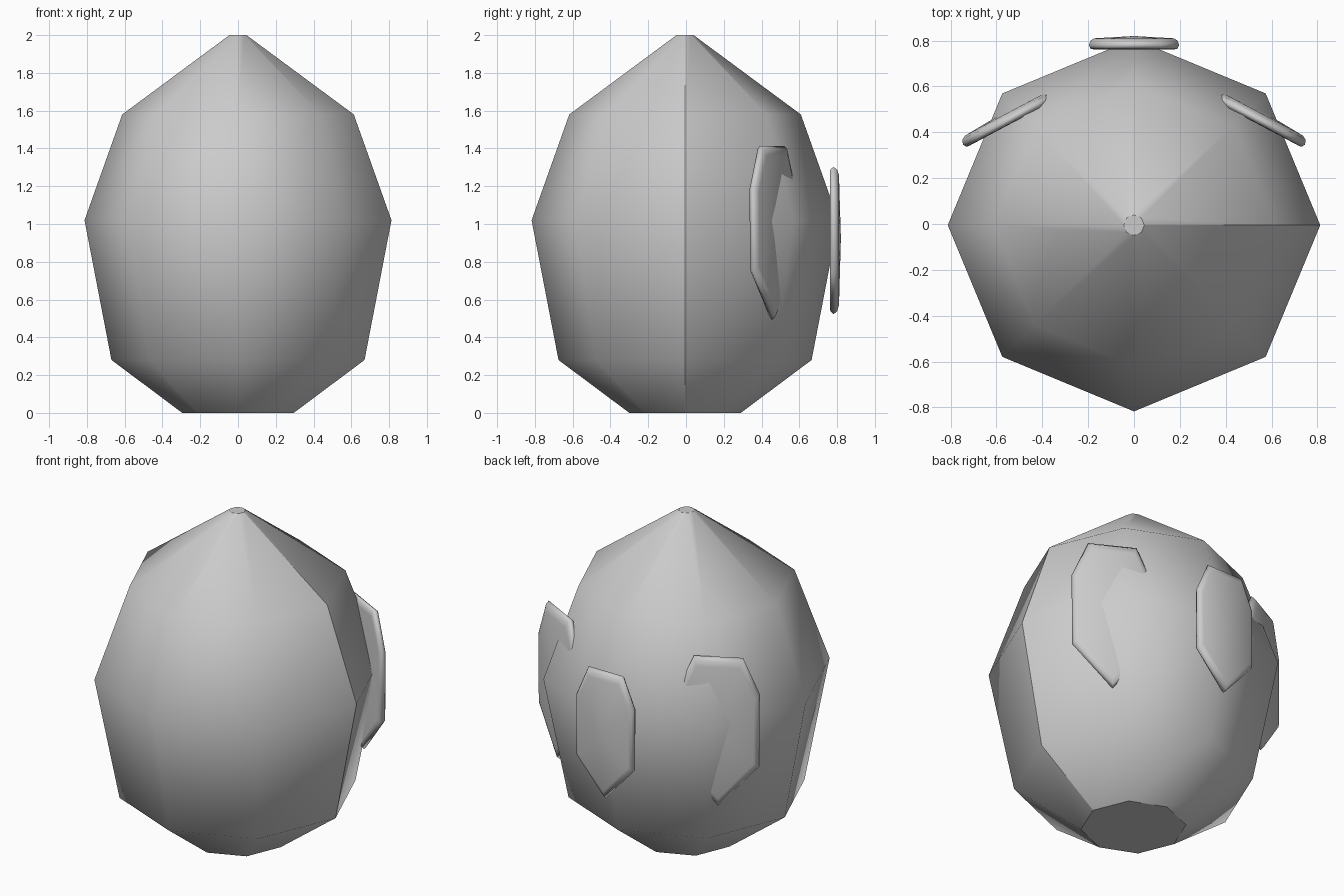
import bpy, bmesh, math

cube = bpy.data.objects.get("Cube")
if cube:
    bpy.data.objects.remove(cube, do_unlink=True)

grey = bpy.data.materials.new("plain_grey")
grey.use_nodes = True
tone = (0.6, 0.6, 0.6, 1)
grey.diffuse_color = tone
grey.node_tree.nodes["Principled BSDF"].inputs["Base Color"].default_value = tone


def finish(bm, name):
    bmesh.ops.recalc_face_normals(bm, faces=bm.faces)
    for f in bm.faces:
        f.smooth = True
    mesh = bpy.data.meshes.new(name)
    bm.to_mesh(mesh)
    bm.free()
    mesh.materials.append(grey)
    obj = bpy.data.objects.new(name, mesh)
    bpy.context.collection.objects.link(obj)
    return obj


def bridge(bm, rings):
    """Join consecutive closed rings with quads."""
    for a, b in zip(rings, rings[1:]):
        n = len(a)
        for i in range(n):
            j = (i + 1) % n
            bm.faces.new((a[i], a[j], b[j], b[i]))


# Egg-shaped body: eight-sided lathe with a hard seam on the +x meridian
def make_body():
    profile = [(0.295, 0), (0.67, 0.28), (0.8125, 1.02), (0.613, 1.58), (0.045, 2)]
    sides = 8
    bm = bmesh.new()
    rings = []
    for r, z in profile:
        rings.append([bm.verts.new((r * math.cos(math.tau * i / sides),
                                    r * math.sin(math.tau * i / sides) - 0.005, z))
                      for i in range(sides)])
    bridge(bm, rings)
    for ring in (rings[0], rings[-1]):
        cap = bm.faces.new(ring)
        for e in cap.edges:
            e.smooth = False
    for a, b in zip(rings, rings[1:]):
        bm.edges.get((a[0], b[0])).smooth = False
    finish(bm, "egg_body")


# Seven-sided scale with a rounded rim and a slightly domed face
def make_scale(name, size, location, turn):
    half = [(0.14, 0.45), (0.235, 0.23), (0.232, -0.22)]
    outline = half + [(0, -0.48)] + [(-x, z) for x, z in reversed(half)]
    layers = [(0.9, -0.026), (0.96, -0.024), (1.0, -0.008), (0.96, 0.012), (0.88, 0.022)]
    bm = bmesh.new()
    rings = [[bm.verts.new((x * s * size, depth, z * s * size)) for x, z in outline]
             for s, depth in layers]
    bridge(bm, rings)
    bm.faces.new(rings[0])
    centre = bm.verts.new((0, 0.032, 0))
    front = rings[-1]
    for i in range(len(front)):
        bm.faces.new((front[i], front[(i + 1) % len(front)], centre))
    obj = finish(bm, name)
    obj.location = location
    obj.rotation_euler.z = turn


make_body()
make_scale("back_scale", 0.84, (0, 0.788, 0.925), 0)
for side, label in ((1, "left"), (-1, "right")):
    make_scale(label + "_scale", 0.99, (side * 0.545, 0.463, 0.968), -side * math.radians(28))
